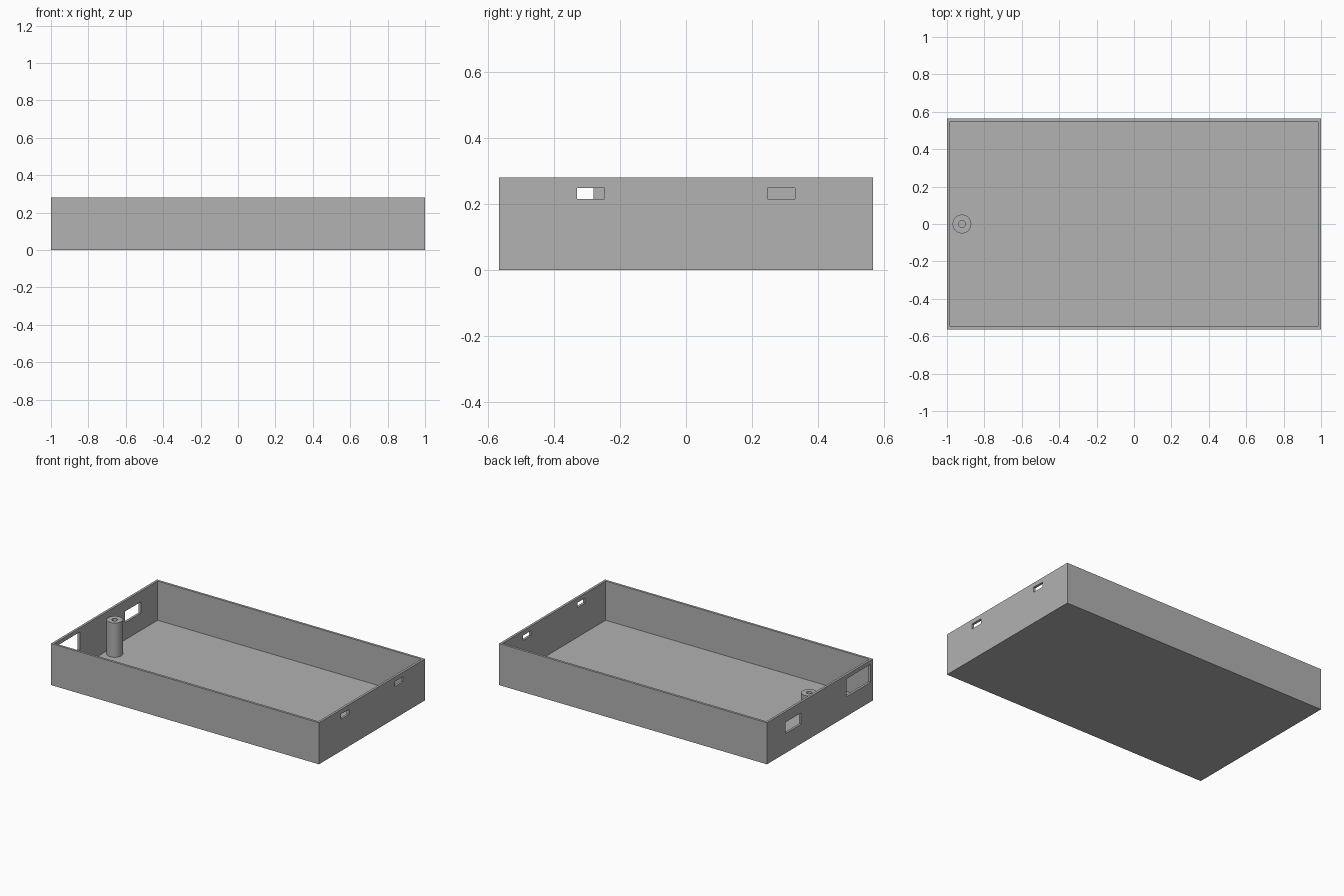
import bpy
import bmesh
import math
from mathutils import Matrix, Vector

cube = bpy.data.objects.get("Cube")
if cube:
    bpy.data.objects.remove(cube, do_unlink=True)

HALF_X, HALF_Y, HEIGHT = 1.0, 0.565, 0.28
WALL = 0.016

grey = bpy.data.materials.new("light grey plastic")
grey.use_nodes = True
colour = (0.445, 0.445, 0.445, 1)
grey.diffuse_color = colour
grey.node_tree.nodes["Principled BSDF"].inputs["Base Color"].default_value = colour


def add_object(name, bm):
    mesh = bpy.data.meshes.new(name)
    bm.to_mesh(mesh)
    bm.free()
    mesh.materials.append(grey)
    obj = bpy.data.objects.new(name, mesh)
    bpy.context.collection.objects.link(obj)
    return obj


def box(name, low, high):
    low, high = Vector(low), Vector(high)
    bm = bmesh.new()
    place = Matrix.Translation((low + high) / 2) @ Matrix.Diagonal((high - low).to_4d())
    bmesh.ops.create_cube(bm, size=1, matrix=place)
    return add_object(name, bm)


def cut(target, cutter):
    """Subtract the cutter, then discard it."""
    cutter.hide_render = True
    mod = target.modifiers.new("cut", "BOOLEAN")
    mod.operation = "DIFFERENCE"
    mod.solver = "EXACT"
    mod.object = cutter
    bpy.context.view_layer.objects.active = target
    bpy.ops.object.modifier_apply(modifier=mod.name)
    bpy.data.objects.remove(cutter, do_unlink=True)


# Open tray
tray = box("tray", (-HALF_X, -HALF_Y, 0), (HALF_X, HALF_Y, HEIGHT))
cut(tray, box("cavity_cutter", (WALL - HALF_X, WALL - HALF_Y, WALL),
              (HALF_X - WALL, HALF_Y - WALL, HEIGHT + 0.1)))

# Openings in the end walls: side, y range, z range
openings = [
    (1, -0.33, -0.247, 0.215, 0.249),
    (1, 0.247, 0.33, 0.215, 0.249),
    (-1, -0.54, -0.28, 0.132, 0.253),
    (-1, 0.20, 0.37, 0.132, 0.208),
]
for side, y0, y1, z0, z1 in openings:
    x = side * HALF_X
    cut(tray, box("opening_cutter", (x - 0.05, y0, z0), (x + 0.05, y1, z1)))

# Hollow screw post, a rectangular section spun round its axis
bm = bmesh.new()
section = [(0.018, WALL), (0.05, WALL), (0.05, 0.247), (0.018, 0.247)]
verts = [bm.verts.new((r, 0, z)) for r, z in section]
edges = [bm.edges.new((verts[i], verts[(i + 1) % 4])) for i in range(4)]
bmesh.ops.spin(bm, geom=verts + edges, cent=(0, 0, 0), axis=(0, 0, 1),
               angle=math.tau, steps=48, use_duplicate=False)
bmesh.ops.remove_doubles(bm, verts=bm.verts, dist=0.0001)
bmesh.ops.recalc_face_normals(bm, faces=bm.faces)
post = add_object("screw_post", bm)
post.location = (-0.92, 0, 0)
bpy.ops.object.select_all(action="DESELECT")
post.select_set(True)
bpy.context.view_layer.objects.active = post
bpy.ops.object.shade_smooth_by_angle(angle=math.radians(30))
